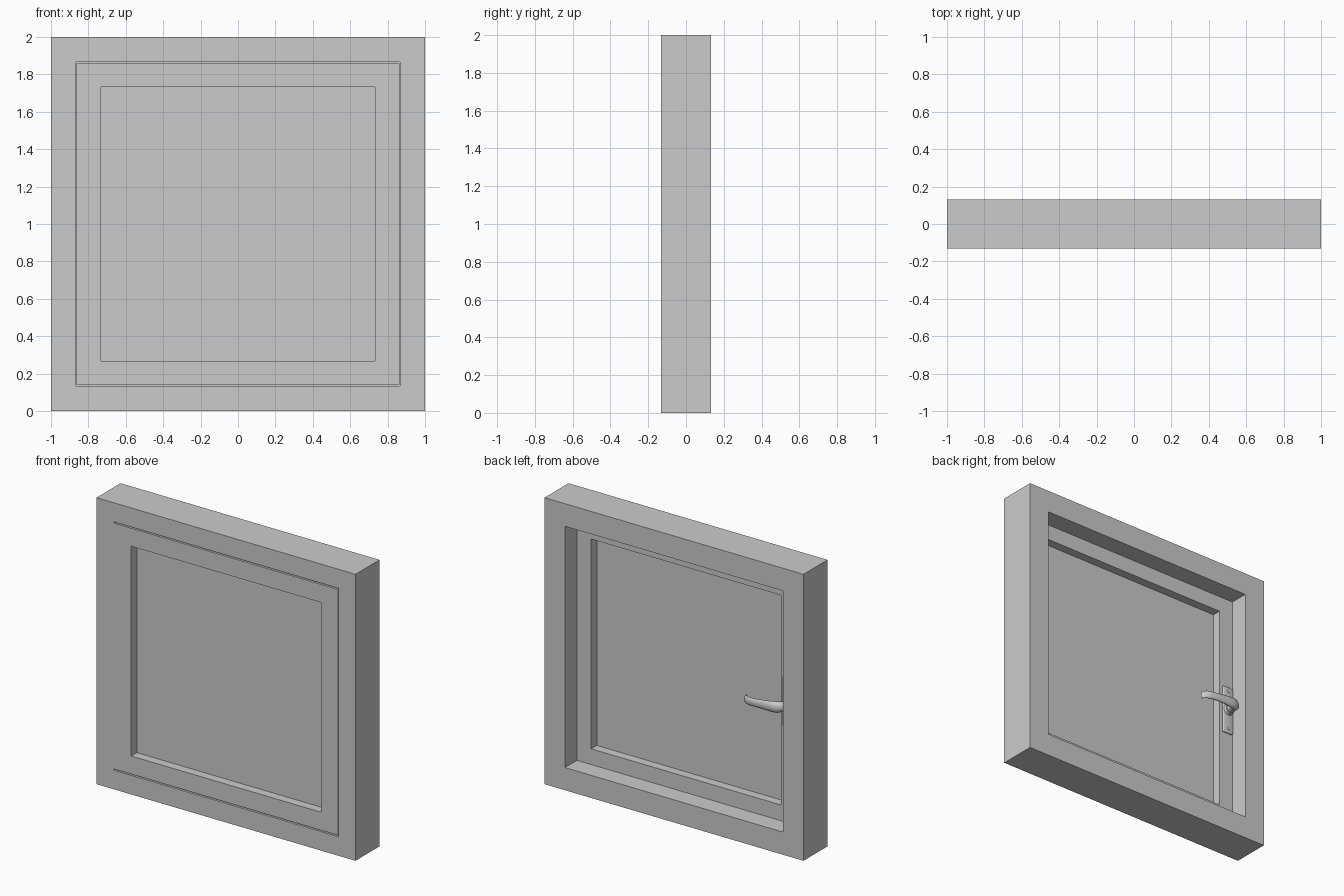
import bpy, bmesh, math
from mathutils import Vector, Matrix

if "Cube" in bpy.data.objects:
    bpy.data.objects.remove(bpy.data.objects["Cube"])

CZ = 1.0      # window centre height
HX = -0.795   # handle axis


def finish(name, bm, smooth=False):
    bmesh.ops.recalc_face_normals(bm, faces=bm.faces[:])
    me = bpy.data.meshes.new(name)
    bm.to_mesh(me)
    bm.free()
    ob = bpy.data.objects.new(name, me)
    bpy.context.collection.objects.link(ob)
    if smooth:
        bpy.ops.object.select_all(action='DESELECT')
        ob.select_set(True)
        bpy.context.view_layer.objects.active = ob
        bpy.ops.object.shade_smooth_by_angle(angle=math.radians(40))
    return ob


def skin(bm, rings, closed=False):
    """Join successive vertex loops with quads."""
    n = len(rings[0])
    pairs = list(zip(rings, rings[1:]))
    if closed:
        pairs.append((rings[-1], rings[0]))
    for a, b in pairs:
        for i in range(n):
            j = (i + 1) % n
            bm.faces.new((a[i], a[j], b[j], b[i]))


def mitred_frame(name, profile):
    """Closed profile of (half width, half height, y) run round a rectangle."""
    bm = bmesh.new()
    rings = [[bm.verts.new((sx * hx, y, CZ + sz * hz))
              for sx, sz in ((-1, -1), (1, -1), (1, 1), (-1, 1))]
             for hx, hz, y in profile]
    skin(bm, rings, closed=True)
    return finish(name, bm)


def box(name, centre, size, bevel=0.0):
    bm = bmesh.new()
    bmesh.ops.create_cube(bm, size=1, matrix=Matrix.Translation(centre) @ Matrix.Diagonal((*size, 1)))
    if bevel:
        bmesh.ops.bevel(bm, geom=bm.edges[:], offset=bevel, segments=3, profile=0.5, affect='EDGES')
    return finish(name, bm, bevel > 0)


def disc(name, y0, y1, r0, r1, z):
    """Round part on the handle axis, pointing along y."""
    bm = bmesh.new()
    m = Matrix.Translation((HX, (y0 + y1) / 2, z)) @ Matrix.Rotation(-math.pi / 2, 4, 'X')
    bmesh.ops.create_cone(bm, cap_ends=True, segments=24, radius1=r0, radius2=r1, depth=y1 - y0, matrix=m)
    return finish(name, bm, True)


# Outer frame: rebated so the back lip covers the sash gap
mitred_frame("outer_frame", [(h, h, y) for h, y in (
    (1, -.132), (.867, -.132), (.867, 0), (.842, 0), (.842, .132), (1, .132))])

# Opening sash and its pane
mitred_frame("sash", [(.864, .858, -.132), (.732, .732, -.132), (.732, .732, 0), (.864, .858, 0)])
box("glass_pane", (0, -.066, CZ), (1.464, .008, 1.464))

# Handle plate, screws and collar
box("handle_plate", (HX, .008, CZ), (.085, .018, .345), .007)
for z in (.86, 1.14):
    disc("plate_screw", .014, .019, .011, .009, z)
disc("handle_collar", .012, .035, .04, .034, CZ)

# Lever: elliptical sections (x, y, z, half thickness, half height)
sections = [
    (HX, .02, 1.0, .027, .027), (HX, .06, 1.0, .027, .028),
    (-.79, .085, 1.0, .030, .034), (-.775, .1, 1.0, .027, .038),
    (-.745, .108, .999, .021, .037), (-.70, .111, .997, .017, .033),
    (-.62, .111, .992, .014, .028), (-.57, .108, .989, .013, .027),
    (-.54, .1, .987, .012, .027), (-.523, .087, .985, .011, .027),
    (-.517, .075, .985, .010, .026)]
bm = bmesh.new()
rings = []
for i, (x, y, z, t, h) in enumerate(sections):
    a, b = sections[max(i - 1, 0)], sections[min(i + 1, len(sections) - 1)]
    d = Vector((b[0] - a[0], b[1] - a[1], 0)).normalized()
    side = Vector((d.y, -d.x, 0))
    rings.append([bm.verts.new(Vector((x, y, z)) + side * t * math.cos(k * math.tau / 20)
                               + Vector((0, 0, h * math.sin(k * math.tau / 20)))) for k in range(20)])
skin(bm, rings)
bm.faces.new(rings[0])
bm.faces.new(rings[-1])
lever = finish("handle_lever", bm, True)
